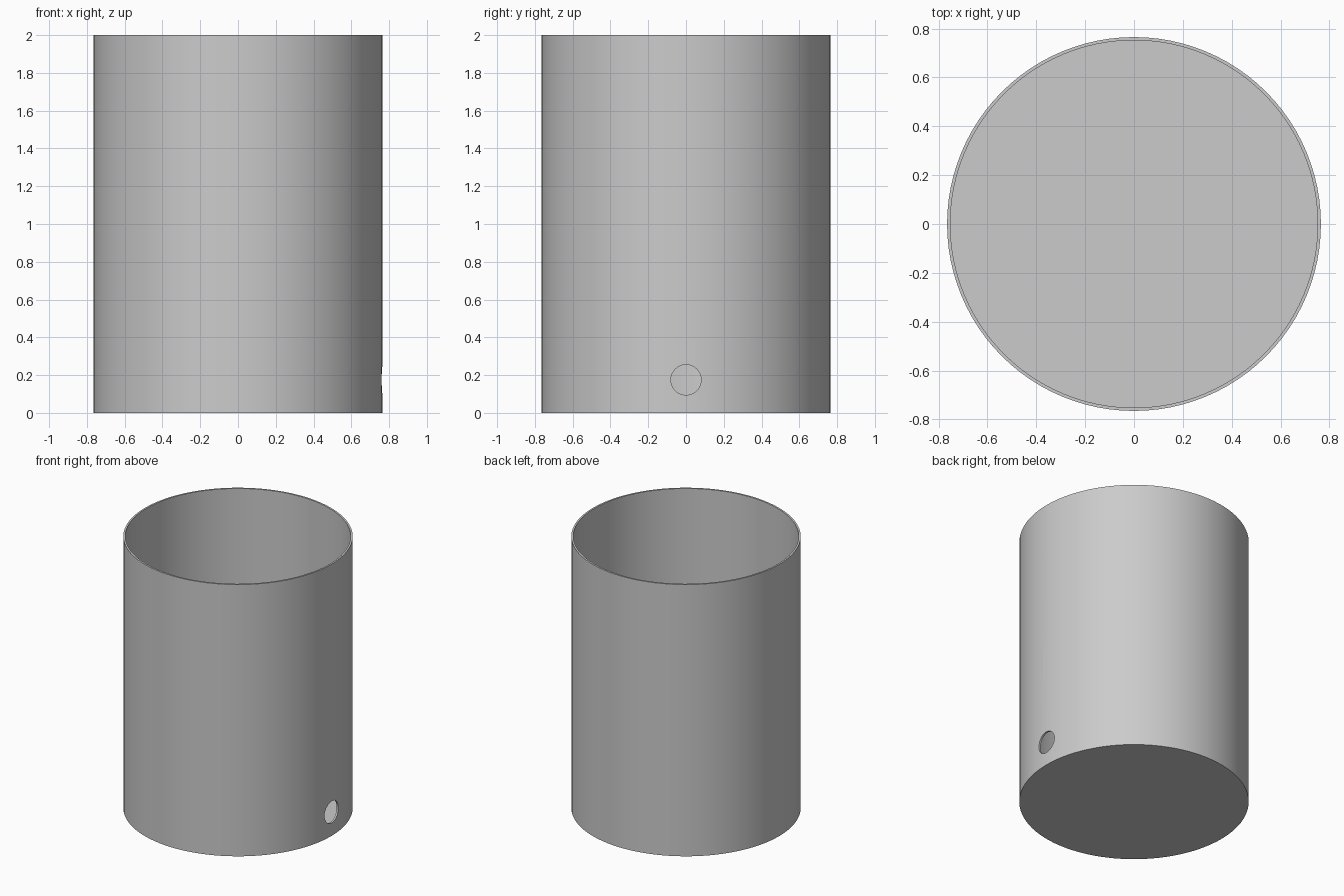
import bpy, bmesh, math

RADIUS, WALL, HEIGHT, SIDES = 0.765, 0.013, 2.0, 96
HOLE_RADIUS, HOLE_Z = 0.08, 0.175

if "Cube" in bpy.data.objects:
    bpy.data.objects.remove(bpy.data.objects["Cube"])

# Plain grey material
grey = bpy.data.materials.new("plain grey")
grey.use_nodes = True
colour = (0.6, 0.6, 0.6, 1)
grey.diffuse_color = colour
grey.node_tree.nodes["Principled BSDF"].inputs["Base Color"].default_value = colour

# Open cup: a closed cylinder whose top is inset and pushed down to the floor
bm = bmesh.new()
bmesh.ops.create_cone(bm, cap_ends=True, segments=SIDES, radius1=RADIUS,
                      radius2=RADIUS, depth=HEIGHT)
bmesh.ops.translate(bm, verts=bm.verts, vec=(0, 0, HEIGHT / 2))
bm.normal_update()
top = next(f for f in bm.faces if f.normal.z > 0.9)
bmesh.ops.inset_region(bm, faces=[top], thickness=WALL)
inner = bmesh.ops.extrude_discrete_faces(bm, faces=[top])["faces"][0]
bmesh.ops.translate(bm, verts=inner.verts, vec=(0, 0, WALL - HEIGHT))
bmesh.ops.recalc_face_normals(bm, faces=bm.faces)
mesh = bpy.data.meshes.new("open_cylinder")
bm.to_mesh(mesh)
bm.free()
mesh.materials.append(grey)
cup = bpy.data.objects.new("open_cylinder", mesh)
bpy.context.collection.objects.link(cup)

# Round drain hole through the wall on the +x side
bpy.ops.mesh.primitive_cylinder_add(vertices=48, radius=HOLE_RADIUS, depth=0.3,
                                    location=(RADIUS, 0, HOLE_Z),
                                    rotation=(0, math.pi / 2, 0))
cutter = bpy.context.object
cutter.name = "hole_cutter"
cutter.data.materials.append(grey)
cutter.hide_render = True

bpy.ops.object.select_all(action="DESELECT")
cup.select_set(True)
bpy.context.view_layer.objects.active = cup
cut = cup.modifiers.new("drain_hole", "BOOLEAN")
cut.operation, cut.solver, cut.object = "DIFFERENCE", "EXACT", cutter
bpy.ops.object.modifier_apply(modifier=cut.name)
bpy.data.objects.remove(cutter)
bpy.ops.object.shade_smooth_by_angle(angle=math.radians(30))
